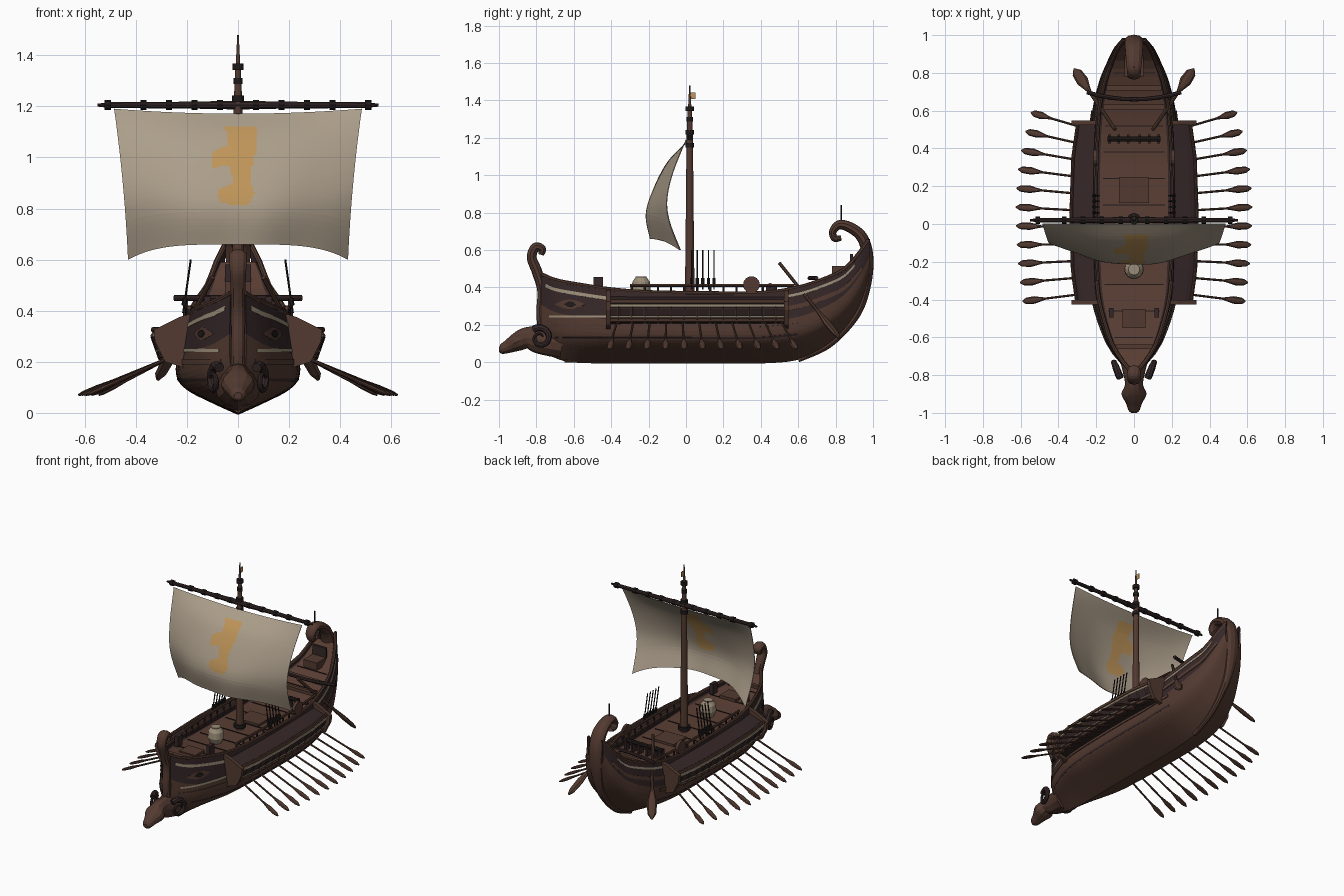
import bpy, bmesh, math
from mathutils import Vector

if "Cube" in bpy.data.objects:
    bpy.data.objects.remove(bpy.data.objects["Cube"])


def material(name, r, g, b):
    m = bpy.data.materials.new(name)
    m.use_nodes = True
    m.diffuse_color = (r, g, b, 1)
    m.node_tree.nodes["Principled BSDF"].inputs["Base Color"].default_value = (r, g, b, 1)
    return m


BROWN = material("hull brown", .085, .042, .03)
DECK = material("deck brown", .1, .048, .034)
DARK = material("dark plank", .036, .02, .021)
BLACK = material("tarred black", .014, .01, .01)
CREAM = material("cream trim", .33, .27, .19)
SAIL = material("sail cloth", .41, .34, .255)
OCHRE = material("ochre paint", .52, .3, .1)
made = []


# ---- helpers ----
def spline(pts, n=6):
    """Catmull-Rom through tuples of any length."""
    out = []
    for i in range(len(pts) - 1):
        a, b, c, d = (pts[max(0, min(len(pts) - 1, i + k))] for k in (-1, 0, 1, 2))
        for s in range(n):
            t = s / n
            out.append(tuple(q + t * (r - p) / 2 + t * t * (p - 2.5 * q + 2 * r - d_ / 2)
                             + t ** 3 * (1.5 * (q - r) + (d_ - p) / 2)
                             for p, q, r, d_ in zip(a, b, c, d)))
    return out + [tuple(pts[-1])]


def lookup(table, x):
    """Linear lookup of the values that follow the first column."""
    x = max(table[0][0], min(table[-1][0], x))
    for a, b in zip(table, table[1:]):
        if x <= b[0]:
            f = (x - a[0]) / (b[0] - a[0])
            return [p + f * (q - p) for p, q in zip(a[1:], b[1:])]


def finish(name, bm, mats, mirror=False, thick=0, rule=None):
    bmesh.ops.recalc_face_normals(bm, faces=bm.faces)
    if rule:
        for f in bm.faces:
            f.material_index = rule(f.calc_center_median())
    me = bpy.data.meshes.new(name)
    bm.to_mesh(me)
    bm.free()
    ob = bpy.data.objects.new(name, me)
    bpy.context.collection.objects.link(ob)
    for m in mats:
        me.materials.append(m)
    if thick:
        mod = ob.modifiers.new("thickness", 'SOLIDIFY')
        mod.thickness, mod.offset = thick, 0
    if mirror:
        ob.modifiers.new("mirror", 'MIRROR').use_clip = False
    made.append(ob)
    return ob


def loft(name, rings, mats, closed=False, **kw):
    bm = bmesh.new()
    rows = [[bm.verts.new(p) for p in r] for r in rings]
    n = len(rows[0])
    for a, b in zip(rows, rows[1:]):
        for i in range(n if closed else n - 1):
            j = (i + 1) % n
            bm.faces.new((a[i], a[j], b[j], b[i]))
    if closed:
        bm.faces.new(rows[0])
        bm.faces.new(rows[-1])
    return finish(name, bm, mats, **kw)


def tube(name, pts, mat, sides=8, up=(0, 0, 1), **kw):
    """Sweep through (x, y, z, half width, half height)."""
    rings, up = [], Vector(up)
    for i, p in enumerate(pts):
        d = Vector(pts[min(i + 1, len(pts) - 1)][:3]) - Vector(pts[max(i - 1, 0)][:3])
        u = d.cross(up).normalized()
        v = u.cross(d).normalized()
        angs = [math.tau * k / sides for k in range(sides)]
        rings.append([Vector(p[:3]) + u * p[3] * math.cos(a) + v * p[4] * math.sin(a) for a in angs])
    return loft(name, rings, [mat], closed=True, **kw)


def rod(name, a, b, r, mat, sides=6, **kw):
    up = (0, 1, 0) if abs(b[2] - a[2]) > abs(b[0] - a[0]) + abs(b[1] - a[1]) else (0, 0, 1)
    return tube(name, [(*a, r, r), (*b, r, r)], mat, sides, up, **kw)


def box(name, c, size, mat, **kw):
    bm = bmesh.new()
    bmesh.ops.create_cube(bm, size=1)
    for v in bm.verts:
        v.co = Vector(c) + Vector(x * s for x, s in zip(v.co, size))
    return finish(name, bm, [mat], **kw)


# ---- hull: y, keel height, sheer height, half width at the sheer ----
STATIONS = spline([(-.77, .08, .47, .025), (-.7, .03, .44, .08), (-.6, .005, .42, .13), (-.4, 0, .39, .185),
                   (-.2, 0, .375, .2), (.1, 0, .37, .205), (.4, 0, .37, .2), (.6, .02, .4, .185),
                   (.75, .09, .45, .155), (.85, .18, .5, .12), (.93, .3, .59, .085), (.98, .45, .66, .05)])
SECTION = spline([(0, 0), (.13, .45), (.26, .84), (.4, 1), (.66, .98), (1, .87)], 4)


def hull_x(y, z):
    k, s, w = lookup(STATIONS, y)
    return w / .87 * lookup(SECTION, (z - k) / (s - k))[0]


def sheer(y):
    return lookup(STATIONS, y)[1]


def is_upper(c):
    k, s, _ = lookup(STATIONS, c.y)
    return int((c.z - k) / (s - k) > .6)


def span(y0, y1, n):
    return [y0 + (y1 - y0) * i / n for i in range(n + 1)]


half = [(t, f) for t, f in SECTION]
rings = [[(sg * w / .87 * f, y, k + t * (s - k)) for sg, t, f in
          [(-1, *h) for h in reversed(half)] + [(1, *h) for h in half[1:]]] for y, k, s, w in STATIONS]
loft("hull", rings, [BROWN, DARK], thick=.012, rule=is_upper)

# Deck with dark waterways and plank seams
rows = [(y, sheer(y) - .025) for y in span(-.76, .95, 40)]
loft("deck", [[(hull_x(y, z) * f, y, z) for f in (-.98, -.86, .86, .98)] for y, z in rows], [DECK, DARK],
     rule=lambda c: int(abs(c.x) > .86 * hull_x(c.y, c.z)))
for y in span(-.6, .8, 10):
    box("deck_seam", (0, y, sheer(y) - .023), (1.6 * hull_x(y, sheer(y)), .005, .004), BLACK)
tube("gunwale", [(hull_x(y, sheer(y)), y, sheer(y), .011, .011) for y in span(-.77, .975, 40)], BROWN, mirror=True)
tube("keel", [(0, y, .009, .012, .009) for y in (-.65, 0, .5)], BROWN)


# ---- painted bands and eyes that hug the hull ----
def band(name, y0, y1, height, h, mat, out=.006):
    rows = []
    for y in span(y0, y1, 24):
        z, g = height(y), h(y) if callable(h) else h
        rows.append([(hull_x(y, q) + out, y, q) for q in (z - g, z, z + g)])
    loft(name, rows, [mat], mirror=True, thick=.005)


def almond(y0, y1, h):
    return lambda y: .001 + h * math.sin(math.pi * (y - y0) / (y1 - y0))


band("bow_stripe", -.75, -.42, lambda y: sheer(y) - .05, .009, CREAM)
band("lower_bow_stripe", -.73, -.42, lambda y: .245, .006, CREAM)
band("stern_stripe", .54, .9, lambda y: sheer(y) - .035, .007, CREAM)
band("stern_wale", .5, .94, lambda y: sheer(y) - .1, .012, BROWN, .008)
band("wale", -.74, .6, lambda y: .2 + .1 * max(0, y - .4), .011, BROWN, .01)
band("lower_wale", -.7, .6, lambda y: .13 + .1 * max(0, y - .4), .005, DARK)
band("eye_rim", -.7, -.54, lambda y: .31, almond(-.7, -.54, .024), BROWN)
band("eye_pupil", -.65, -.59, lambda y: .31, almond(-.65, -.59, .014), BLACK, .01)

# ---- stem post, stern post and ram ----
X = (1, 0, 0)
tube("stem_post", spline([(0, -.75, .1, .03, .03), (0, -.775, .25, .025, .028), (0, -.77, .38, .025, .028),
                          (0, -.795, .48, .028, .03), (0, -.825, .56, .026, .034), (0, -.805, .615, .025, .036),
                          (0, -.77, .605, .022, .034), (0, -.775, .575, .015, .03)]), BROWN, 10, X)
tube("stern_post", spline([(0, .6, .015, .015, .014), (0, .75, .085, .018, .018), (0, .86, .19, .022, .022),
                           (0, .93, .3, .025, .03), (0, .97, .45, .026, .045), (0, .97, .58, .03, .05),
                           (0, .94, .67, .03, .05), (0, .88, .72, .028, .045), (0, .82, .735, .025, .04),
                           (0, .785, .7, .02, .035), (0, .795, .662, .018, .03), (0, .83, .665, .014, .03)]),
     BROWN, 10, X)
rod("stern_spike", (0, .83, .74), (0, .83, .84), .004, BLACK)
tube("ram_head", spline([(0, -.66, .1, .08, .09), (0, -.78, .12, .075, .06), (0, -.85, .13, .058, .048),
                         (0, -.9, .11, .05, .066), (0, -.95, .085, .036, .042), (0, -.985, .07, .026, .03),
                         (0, -1, .068, .012, .015)]), BROWN, 12, X)
horn = []
for i in range(31):
    a, r = 2.2 - i * .27, .058 - .0014 * i
    y = r * math.cos(a)
    horn.append((.085 + .35 * y + .0006 * i, -.78 + y, .13 + r * math.sin(a), .02 - .0005 * i, .02 - .0005 * i))
tube("ram_horn", horn, DARK, 8, X, mirror=True)

# ---- outriggers with rims, struts and end brackets ----
EDGE = [(-.41, -.03), (-.25, -.008), (.05, 0), (.35, -.01), (.53, -.035)]
OUT = [(.19, .355), (.3, .33), (.335, .315), (.335, .285), (.305, .215), (.2, .2)]


def edge(y):
    return lookup(EDGE, y)[0]


ys = span(-.41, .53, 16)
loft("outrigger", [[(x + (edge(y) if x > .25 else 0), y, z) for x, z in OUT] for y in ys], [DARK],
     closed=True, mirror=True)
for name, x, z, r, m in (("outrigger_rim", .333, .325, .012, BROWN), ("outrigger_stripe", .336, .303, .009, CREAM),
                         ("outrigger_sill", .31, .225, .011, BROWN), ("sill_stripe", .321, .243, .005, CREAM)):
    tube(name, [(x + edge(y), y, z, r * .7, r) for y in ys], m, mirror=True)
for y in span(-.36, .48, 12):
    rod("outrigger_strut", (.305 + edge(y), y, .21), (.337 + edge(y), y, .3), .007, BROWN, mirror=True)
for y in (-.415, .535):
    loft("outrigger_bracket", [[(x, y + d, z) for x, z in ((.18, .39), (.23, .375), (.33, .325), (.325, .28),
                                                       (.285, .2), (.19, .17))] for d in (-.012, .012)],
         [BROWN], closed=True, mirror=True)

# ---- rowing oars and steering oars ----
SHAPE = [(0, .006, .006), (.62, .006, .006), (.68, .01, .007), (.8, .02, .009), (.94, .017, .008), (1, .004, .004)]


def oar(name, a, b, size=1):
    a, b = Vector(a), Vector(b)
    tube(name, [(*a.lerp(b, t), u * size, v * size) for t, u, v in SHAPE], BROWN, 8, mirror=True)


for i in range(11):
    bend = (i - 5) / 5
    oar("oar", (.27, -.37 + .088 * i, .215), (.625 - (.08 if i > 5 else .035) * bend ** 2, -.41 + .1 * i, .07))
oar("steering_oar", (.1, .5, .53), (.315, .82, .13), 1.6)
tube("steering_beam", [(x, .66 + .6 * x * x, .45, .011, .011) for x in span(-.25, .25, 8)], DARK)

# ---- mast, yard and rigging ----
tube("mast", [(0, .02, z, r, r) for z, r in ((.34, .026), (.6, .023), (1.2, .017), (1.33, .012), (1.36, .009),
                                            (1.48, .003))], BROWN, 12, (0, 1, 0))
for z, r in ((.37, .038), (1.16, .024), (1.23, .023), (1.3, .018), (1.355, .022)):
    rod("mast_band", (0, .02, z - .012), (0, .02, z + .012), r, BLACK, 12)
tube("yard", [(x, .02, 1.205, r, r) for x, r in ((-.55, .006), (-.5, .012), (-.2, .014), (0, .018), (.2, .014),
                                                 (.5, .012), (.55, .006))], DARK, 10)
for x in (.07, .17, .27, .37, .51):
    rod("yard_lashing", (x - .012, .02, 1.205), (x + .012, .02, 1.205), .019, BLACK, 8, mirror=True)
box("pennant", (0, .035, 1.425), (.004, .03, .035), OCHRE)
for y in span(.03, .15, 4):
    rod("shroud", (.215, y, .39), (.185, y, .6), .004, BLACK, mirror=True)
    rod("deadeye", (.212, y, .42), (.206, y, .45), .01, BLACK, mirror=True)

# ---- sail with a painted patch ----
CENTRE = spline([(0, 0), (.2, .1), (.5, .18), (.75, .215), (1, .19)])
LEECH = spline([(0, 0), (.3, .07), (.55, .1), (.75, .085), (1, .03)])
PATCH = [(-.05, 1.12), (.07, 1.12), (.07, 1.02), (.045, .92), (.065, .86), (.04, .81), (-.07, .82), (-.08, .87),
         (-.02, .9), (-.03, .97), (-.1, .96), (-.1, 1.02), (-.04, 1.05)]


def sail_point(u, v):
    c, e = lookup(CENTRE, v)[0], lookup(LEECH, v)[0]
    top, foot = 1.17 + .02 * u * u, .66 - .06 * u ** 4
    y = -e - (c - e) * (1 - u * u) + .004 * v * math.sin(9 * u + 3 * v)
    return (u * (.485 - .085 * v + .03 * v * v), y, top + (foot - top) * v)


def in_patch(c):
    inside = 0
    for (x0, z0), (x1, z1) in zip(PATCH, PATCH[1:] + PATCH[:1]):
        if (z0 > c.z) != (z1 > c.z) and c.x < x0 + (c.z - z0) * (x1 - x0) / (z1 - z0):
            inside = 1 - inside
    return inside


loft("sail", [[sail_point(u, v) for u in span(-1, 1, 90)] for v in span(0, 1, 60)], [SAIL, OCHRE],
     thick=.004, rule=in_patch)

# ---- rails and deck fittings ----
tube("side_rail", [(hull_x(y, sheer(y)) - .005, y, .412, .009, .008) for y in span(-.3, .58, 14)], BROWN, mirror=True)
for y in span(-.29, .55, 12):
    rod("rail_post", (hull_x(y, sheer(y)) - .005, y, .34), (hull_x(y, sheer(y)) - .005, y, .41), .007, DARK, mirror=True)
tube("storage_jar", [(0, -.24, z, r, r) for z, r in ((.35, .035), (.39, .052), (.43, .048), (.455, .03), (.46, .03))],
     CREAM, 14, (0, 1, 0))
rod("round_shield", (.195, .35, .415), (.215, .35, .415), .045, BROWN, 14, mirror=True)
rod("rack_bar", (-.14, .45, .41), (.14, .45, .41), .014, BLACK, 8)
for x in (.03, .08, .13):
    box("rack_post", (x, .45, .38), (.014, .045, .07), DARK, mirror=True)
box("hatch", (0, .18, .352), (.16, .14, .015), BROWN)
box("bow_hatch", (0, -.5, .385), (.12, .1, .02), BROWN)
box("bollard", (.12, -.47, .42), (.025, .05, .07), DARK, mirror=True)
box("helm_seat", (0, .83, .49), (.1, .1, .05), BROWN)
box("helm_back", (0, .885, .53), (.1, .015, .1), DARK)
for y in (-.65, .62, .72):
    box("thwart", (0, y, sheer(y) - .015), (1.8 * hull_x(y, sheer(y)), .025, .02), BROWN)

for ob in bpy.context.view_layer.objects:
    ob.select_set(ob in made)
bpy.context.view_layer.objects.active = made[0]
bpy.ops.object.shade_smooth_by_angle(angle=math.radians(40))
